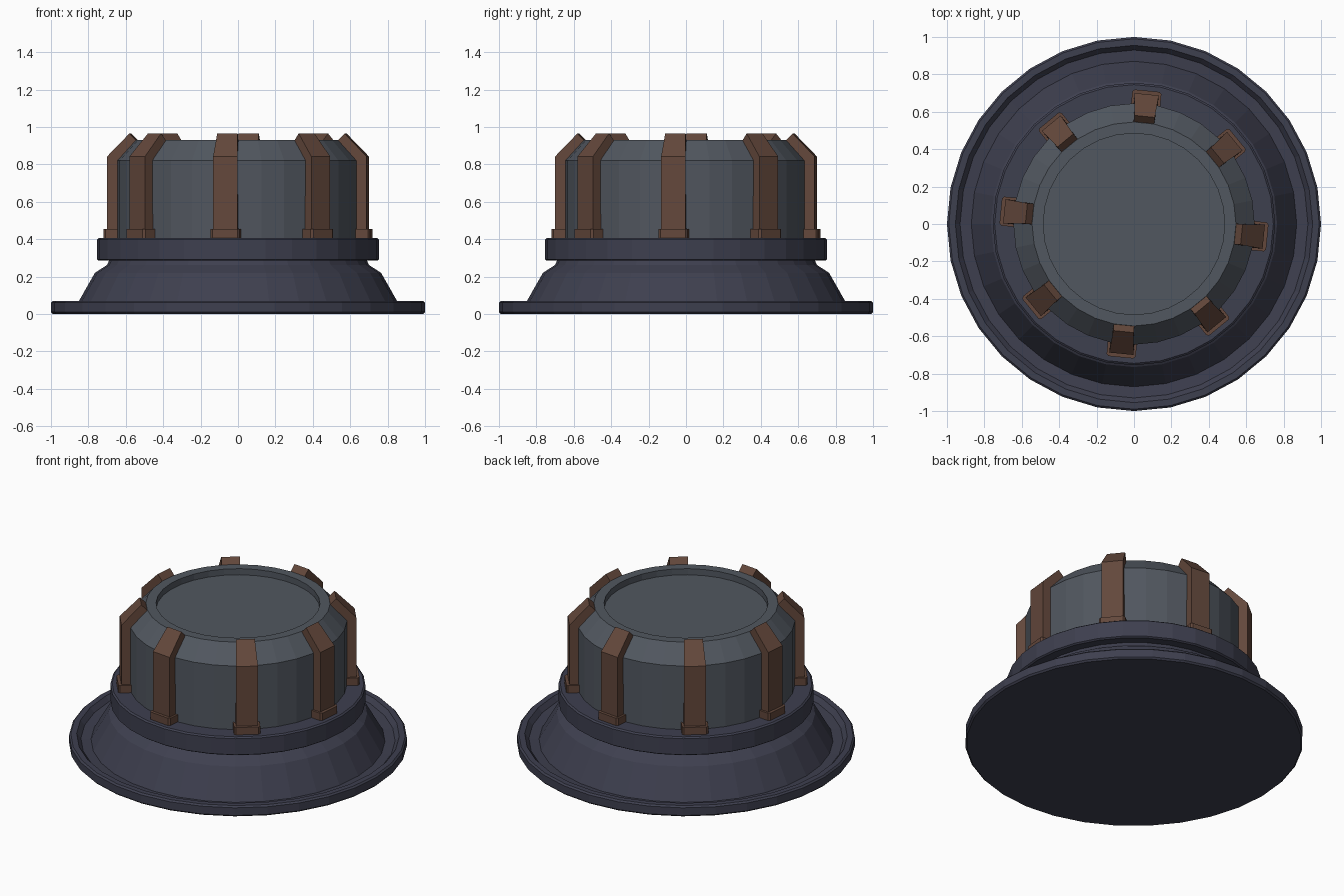
import bpy, bmesh
from math import cos, sin, pi, radians

if "Cube" in bpy.data.objects:
    bpy.data.objects.remove(bpy.data.objects["Cube"])

SIDES = 32


def material(name, rgb):
    m = bpy.data.materials.new(name)
    m.diffuse_color = (*rgb, 1)
    m.use_nodes = True
    m.node_tree.nodes["Principled BSDF"].inputs["Base Color"].default_value = m.diffuse_color
    return m


def make_object(name, bm, mat):
    bmesh.ops.recalc_face_normals(bm, faces=bm.faces)
    me = bpy.data.meshes.new(name)
    bm.to_mesh(me)
    bm.free()
    me.materials.append(mat)
    ob = bpy.data.objects.new(name, me)
    bpy.context.collection.objects.link(ob)
    return ob


def lathe(name, profile, mat):
    """Turn an (r, z) profile about z and cap both ends."""
    bm = bmesh.new()
    rings = [[bm.verts.new((r * cos(2 * pi * i / SIDES), r * sin(2 * pi * i / SIDES), z))
              for i in range(SIDES)] for r, z in profile]
    for a, b in zip(rings, rings[1:]):
        for i in range(SIDES):
            j = (i + 1) % SIDES
            bm.faces.new((a[i], a[j], b[j], b[i]))
    bm.faces.new(rings[0])
    bm.faces.new(rings[-1])
    return make_object(name, bm, mat)


def loft(name, left, right, mat):
    """Solid between two matching side outlines."""
    bm = bmesh.new()
    a = [bm.verts.new(p) for p in left]
    b = [bm.verts.new(p) for p in right]
    bm.faces.new(a)
    bm.faces.new(b)
    for i in range(len(a)):
        j = (i + 1) % len(a)
        bm.faces.new((a[i], a[j], b[j], b[i]))
    return make_object(name, bm, mat)


base_mat = material("dark_blue", (0.048, 0.05, 0.078))
body_mat = material("slate", (0.082, 0.095, 0.115))
rib_mat = material("brown", (0.125, 0.064, 0.044))

# Flared base with grooved rim, cone, neck and collar
lathe("base", [
    (0.99, 0), (1.0, 0.01), (1.0, 0.06), (0.99, 0.07), (0.955, 0.07),
    (0.93, 0.04), (0.87, 0.035), (0.765, 0.22), (0.70, 0.262), (0.69, 0.285),
    (0.745, 0.285), (0.755, 0.292), (0.755, 0.397), (0.745, 0.405),
    (0.60, 0.405)], base_mat)

# Chamfered drum with a recessed top
lathe("drum", [
    (0.645, 0.39), (0.645, 0.82), (0.545, 0.93), (0.485, 0.93), (0.485, 0.89)], body_mat)

# Eight ribs, each with a foot block
rib_side = [  # radius, height, half width
    (0.60, 0.40, 0.065), (0.697, 0.40, 0.065), (0.697, 0.842, 0.065),
    (0.578, 0.965, 0.055), (0.54, 0.925, 0.055), (0.60, 0.80, 0.06)]
foot_plan = [  # radius, half width
    (0.62, 0.078), (0.705, 0.078), (0.716, 0.067),
    (0.716, -0.067), (0.705, -0.078), (0.62, -0.078)]
for k in range(8):
    angle = radians(45 * k - 5.6)
    rib = loft(f"rib_{k + 1}", [(r, w, z) for r, z, w in rib_side],
               [(r, -w, z) for r, z, w in rib_side], rib_mat)
    foot = loft(f"rib_foot_{k + 1}", [(r, w, 0.40) for r, w in foot_plan],
                [(r, w, 0.453) for r, w in foot_plan], rib_mat)
    rib.rotation_euler.z = foot.rotation_euler.z = angle
